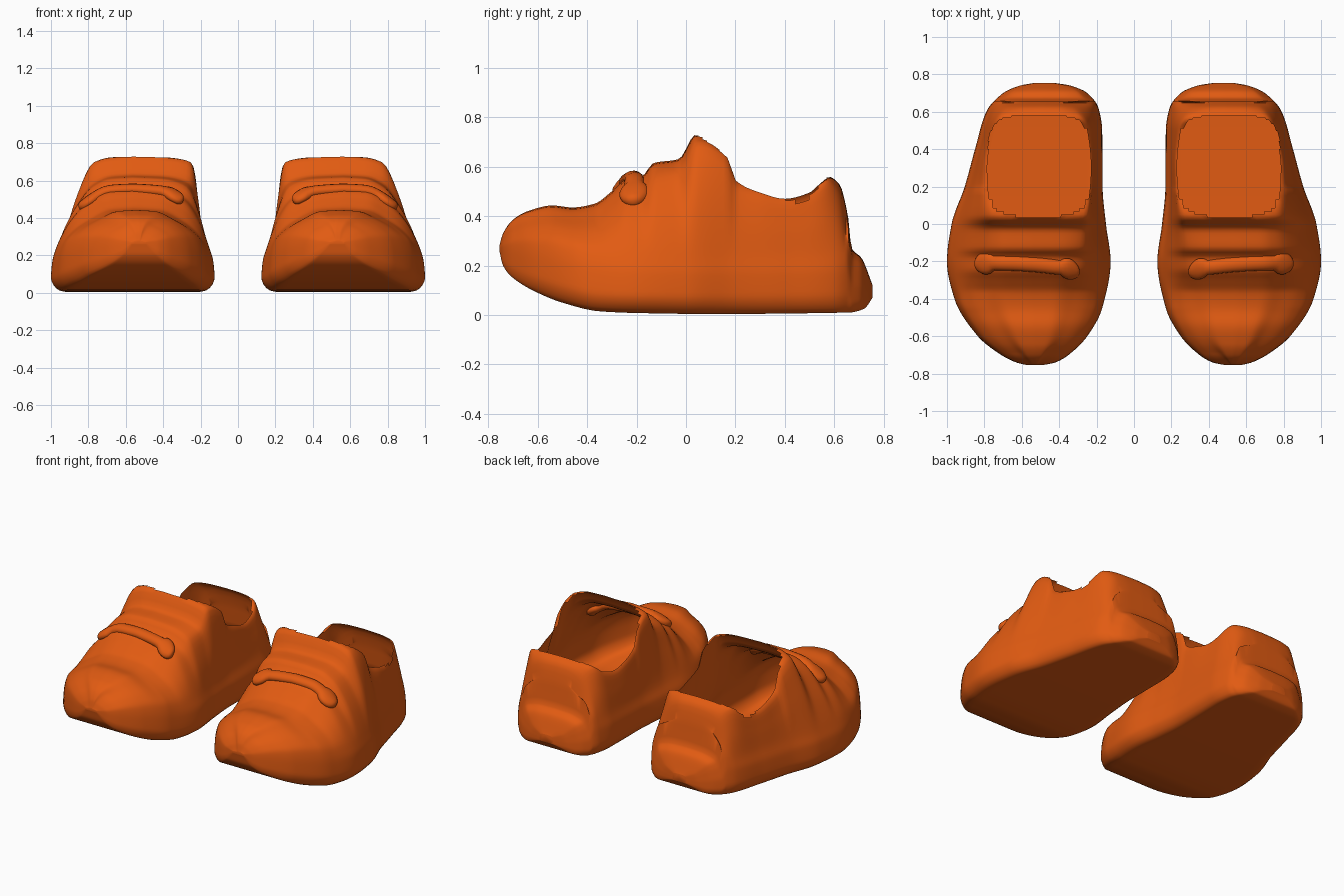
import bpy, bmesh, math
from mathutils import Vector
from mathutils.bvhtree import BVHTree

cube = bpy.data.objects.get("Cube")
if cube:
    bpy.data.objects.remove(cube, do_unlink=True)

orange = bpy.data.materials.new("orange")
orange.use_nodes = True
colour = (0.76, 0.105, 0.006, 1)
orange.diffuse_color = colour
orange.node_tree.nodes["Principled BSDF"].inputs["Base Color"].default_value = colour


def smooth_curve(keys, t):
    """Monotone cubic interpolation through (position, value) keys."""
    if t <= keys[0][0]:
        return keys[0][1]
    if t >= keys[-1][0]:
        return keys[-1][1]
    slope = [(b[1] - a[1]) / (b[0] - a[0]) for a, b in zip(keys, keys[1:])]

    def tangent(i):
        if i == 0 or i == len(slope):
            return slope[min(i, len(slope) - 1)]
        a, b = slope[i - 1], slope[i]
        return 0 if a * b <= 0 else 2 * a * b / (a + b)

    i = next(k for k in range(len(slope)) if t <= keys[k + 1][0])
    (p, u), (q, v) = keys[i], keys[i + 1]
    d = q - p
    s = (t - p) / d
    return (u * (1 + 2 * s) * (1 - s) ** 2 + v * s * s * (3 - 2 * s)
            + d * s * (1 - s) * (tangent(i) * (1 - s) - tangent(i + 1) * s))


# Profiles along the shoe, toe to heel
underside = [(-.755, .26), (-.74, .2), (-.7, .15), (-.6, .09), (-.5, .05),
             (-.35, .015), (-.2, .008), (.1, .004), (.66, .01), (.72, .025), (.755, .07)]
ridge = [(-.755, .28), (-.74, .33), (-.7, .385), (-.64, .42), (-.54, .443), (-.46, .435),
         (-.37, .45), (-.3, .5), (-.24, .55), (-.18, .56), (-.13, .615), (-.03, .63),
         (.04, .73), (.17, .64), (.2, .55), (.3, .5), (.4, .475), (.5, .5), (.575, .56),
         (.62, .53), (.655, .4), (.67, .27), (.71, .23), (.755, .12)]
sole_inner = [(-.755, .49), (-.74, .42), (-.7, .35), (-.6, .25), (-.45, .17), (-.2, .125),
              (0, .15), (.2, .168), (.5, .17), (.62, .19), (.7, .25), (.74, .34), (.755, .43)]
sole_outer = [(-.755, .57), (-.74, .63), (-.7, .71), (-.6, .835), (-.4, .96), (-.2, 1),
              (0, .975), (.2, .905), (.4, .85), (.6, .79), (.7, .7), (.74, .61), (.755, .53)]
top_inner = [(-.755, .52), (-.6, .38), (-.35, .31), (0, .26), (.3, .23), (.5, .25),
             (.6, .31), (.65, .36)]
top_outer = [(-.755, .55), (-.6, .69), (-.35, .79), (0, .77), (.3, .785), (.5, .75),
             (.6, .69), (.65, .64)]
shoulder = [(-.755, .01), (-.6, .05), (-.35, .06), (0, .04), (.2, .005), (.5, .005), (.65, .04)]


def half_section(y, sole, top):
    zb, zt = smooth_curve(underside, y), smooth_curve(ridge, y)
    x, t = smooth_curve(sole, y), smooth_curve(top, y)
    c = (smooth_curve(sole_inner, y) + smooth_curve(sole_outer, y)) / 2
    h = min(.24, .6 * (zt - zb))
    zs = zb + h
    u = c + .93 * (x - c)
    if y > .655 or abs(t - c) > abs(u - c) * .9:
        t = c + .85 * (u - c)
    drop = min(smooth_curve(shoulder, y), .3 * (zt - zs))
    zk = zt - drop
    points = [(c, zb), (c + .85 * (x - c), zb), (x, zb + .3 * h), (c + .985 * (x - c), zb + .65 * h),
              (u, zs), (u + .4 * (t - u), zs + .55 * (zk - zs)), (t, zk),
              (c + .55 * (t - c), zt - .15 * drop), (c, zt)]
    xs = [(i, p[0]) for i, p in enumerate(points)]
    zs_ = [(i, p[1]) for i, p in enumerate(points)]
    n = 5 * (len(points) - 1)
    return [(smooth_curve(xs, i / 5), y, smooth_curve(zs_, i / 5)) for i in range(n + 1)]


def finish(ob):
    """Colour, smooth and mirror a part into a pair."""
    ob.data.materials.append(orange)
    bpy.ops.object.select_all(action='DESELECT')
    ob.select_set(True)
    bpy.context.view_layer.objects.active = ob
    bpy.ops.object.shade_smooth_by_angle(angle=math.radians(50))
    ob.modifiers.new("pair", 'MIRROR').use_mirror_merge = False


def add_object(name, bm):
    bmesh.ops.recalc_face_normals(bm, faces=bm.faces)
    me = bpy.data.meshes.new(name)
    bm.to_mesh(me)
    bm.free()
    ob = bpy.data.objects.new(name, me)
    bpy.context.collection.objects.link(ob)
    finish(ob)


def loft(bm, rings):
    rows = [[bm.verts.new(p) for p in ring] for ring in rings]
    n = len(rows[0])
    for a, b in zip(rows, rows[1:]):
        for i in range(n):
            j = (i + 1) % n
            bm.faces.new((a[i], a[j], b[j], b[i]))
    bm.faces.new(rows[0])
    bm.faces.new(rows[-1])


# Shoe body: cross-sections lofted from toe to heel
shoe = bmesh.new()
stations = 140
rings = []
for k in range(stations + 1):
    y = -.755 * math.cos(math.pi * k / stations)
    outer = half_section(y, sole_outer, top_outer)
    inner = half_section(y, sole_inner, top_inner)
    rings.append(outer + inner[-2:0:-1])
loft(shoe, rings)
bmesh.ops.recalc_face_normals(shoe, faces=shoe.faces)
surface = BVHTree.FromBMesh(shoe)


# Foot opening
def in_opening(p):
    return p.z > .4 and abs((p.x - .508) / .272) ** 4 + abs((p.y - .31) / .27) ** 4 < 1


bmesh.ops.delete(shoe, geom=[f for f in shoe.faces if in_opening(f.calc_center_median())],
                 context='FACES')
add_object("shoe", shoe)

# Strap across the instep: a bone-shaped band lying on the upper
strap = bmesh.new()
steps, sides = 36, 14
rings = []
for k in range(steps + 1):
    t = -math.cos(math.pi * k / steps)
    x = .57 + .275 * t
    y = -.215 - .015 * t * t + .02 * t
    hit = surface.ray_cast(Vector((x, y, 2)), Vector((0, 0, -1)))
    centre, normal = hit[0], hit[1]
    knob = math.sqrt(max(0, 1 - ((abs(t) - .8) / .2) ** 2)) if abs(t) > .6 else 0
    width = max(.062 * knob, .04 if abs(t) < .8 else .004)
    height = .03 * min(1, width / .04)
    across = Vector((1, 0, 0)).cross(normal).normalized()
    rings.append([centre + across * width * math.cos(a) + normal * height * math.sin(a)
                  for a in (2 * math.pi * s / sides for s in range(sides))])
loft(strap, rings)
add_object("strap", strap)
